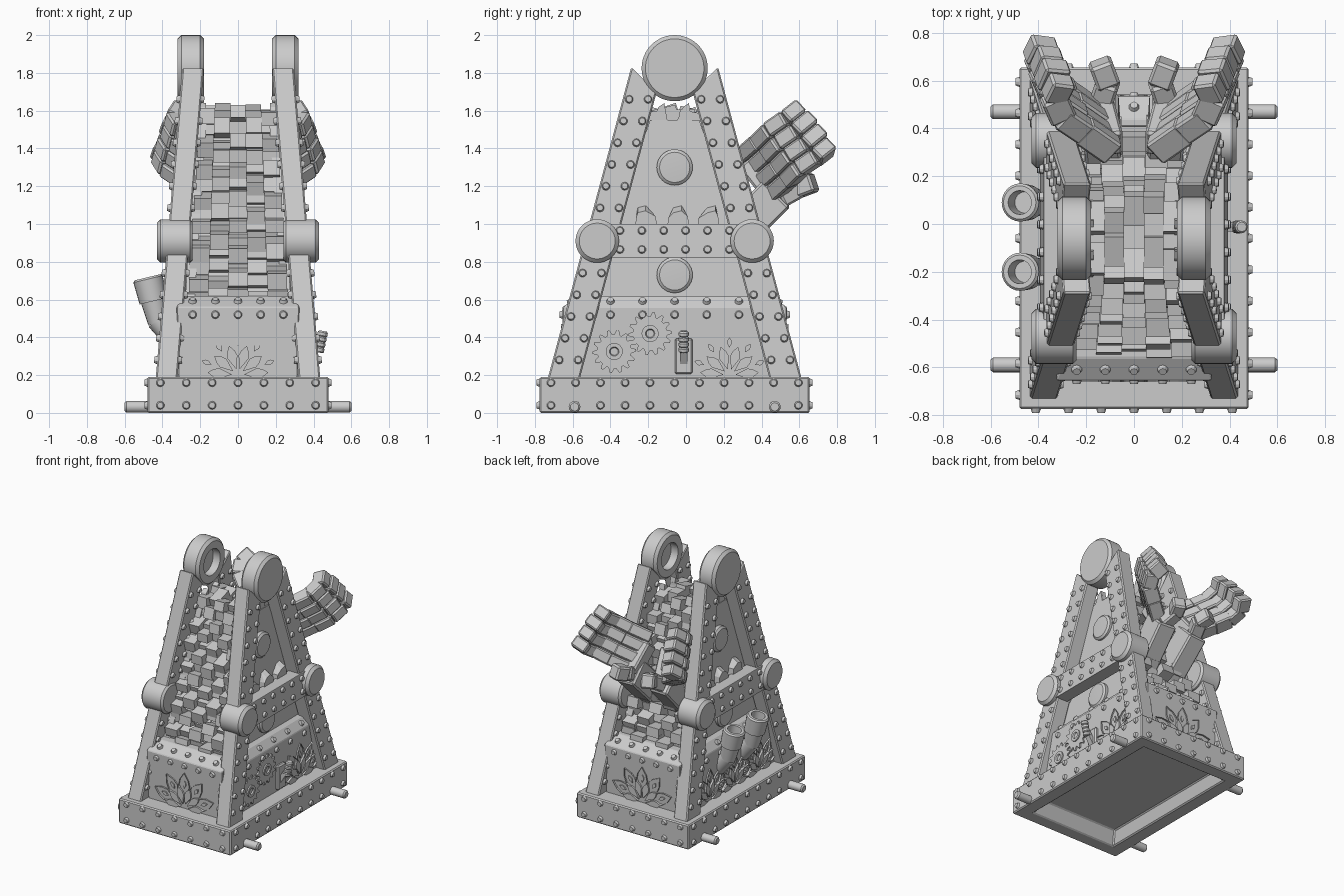
import bpy, bmesh, math, random
from mathutils import Matrix, Vector as V

random.seed(4)
if "Cube" in bpy.data.objects:
    bpy.data.objects.remove(bpy.data.objects["Cube"])

stone = bpy.data.materials.new("plain_grey")
stone.use_nodes = True
GREY = (0.6, 0.6, 0.6, 1)
stone.diffuse_color = GREY
stone.node_tree.nodes["Principled BSDF"].inputs["Base Color"].default_value = GREY
MID = -0.06  # centre line of the tower along y
SIDES = (("left", 1), ("right", -1))


def finish(name, bm, bevel=0, smooth=False):
    bmesh.ops.recalc_face_normals(bm, faces=bm.faces)
    me = bpy.data.meshes.new(name)
    bm.to_mesh(me)
    bm.free()
    me.materials.append(stone)
    ob = bpy.data.objects.new(name, me)
    bpy.context.collection.objects.link(ob)
    if bevel:
        mod = ob.modifiers.new("bevel", "BEVEL")
        mod.width, mod.segments = bevel, 1
    if smooth:
        bpy.ops.object.select_all(action="DESELECT")
        ob.select_set(True)
        bpy.context.view_layer.objects.active = ob
        bpy.ops.object.shade_smooth_by_angle(angle=math.radians(35))
    return ob


def frame(pos, n, up=(0, 0, 1)):
    """Matrix whose z axis is n and whose y axis is close to up."""
    n = V(n).normalized()
    u = V(up).cross(n).normalized()
    m = Matrix((u, n.cross(u), n)).transposed().to_4x4()
    return Matrix.Translation(V(pos)) @ m


def block(bm, m, size):
    bmesh.ops.create_cube(bm, size=1, matrix=m @ Matrix.Diagonal((*size, 1)))


def beam(bm, a, b, up, wide, thick, extra=0):
    a, b = V(a), V(b)
    block(bm, frame((a + b) / 2, b - a, up), (thick, wide, (b - a).length + extra))


def loft(bm, rings):
    """Rectangular rings of (z, half x, half y) joined bottom to top."""
    rows = [[bm.verts.new((sx * x, MID + sy * y, z)) for sx, sy in ((-1, -1), (1, -1), (1, 1), (-1, 1))]
            for z, x, y in rings]
    for a, b in zip(rows, rows[1:]):
        for i in range(4):
            j = (i + 1) % 4
            bm.faces.new((a[i], a[j], b[j], b[i]))
    bm.faces.new(rows[0])
    bm.faces.new(rows[-1])


def hull(bm, pts):
    bmesh.ops.convex_hull(bm, input=[bm.verts.new(p) for p in pts])


def lathe(bm, profile, pos, axis, segs=32):
    """Spin (distance along axis, radius) points around the axis."""
    m = frame(pos, axis, (0, 1, 0.01))
    vs = [bm.verts.new(m @ V((r, 0, h))) for h, r in profile]
    es = [bm.edges.new(p) for p in zip(vs, vs[1:])]
    bmesh.ops.spin(bm, geom=vs + es, cent=m.translation, axis=m.col[2].xyz, angle=math.tau, steps=segs)
    bmesh.ops.remove_doubles(bm, verts=bm.verts, dist=0.0004)


def rivet(pos, n):
    bmesh.ops.create_cone(rivets, cap_ends=True, segments=10, radius1=0.025, radius2=0.016,
                          depth=0.024, matrix=frame(pos, n) @ Matrix.Translation((0, 0, 0.004)))


def plate(bm, m, pts, rim=0, thick=0.012):
    f = bm.faces.new([bm.verts.new(m @ V((x, y, 0))) for x, y in pts])
    faces = [f]
    if rim:
        faces = bmesh.ops.inset_individual(bm, faces=[f], thickness=rim)["faces"]
        bmesh.ops.delete(bm, geom=[f], context="FACES_ONLY")
    out = bmesh.ops.extrude_face_region(bm, geom=faces)["geom"]
    bmesh.ops.translate(bm, vec=m.col[2].xyz * thick,
                        verts=[g for g in out if isinstance(g, bmesh.types.BMVert)])


def lotus(bm, pos, n, r):
    """Fan of outlined petals with short solid ones between them."""
    m = frame(pos, n)
    for k in range(-5, 6):
        size, start, rim = (r, 0.3, 0.013) if k % 2 == 0 else (r * 0.6, 0.2, 0)
        kite = ((0, start), (0.17, 0.62), (0.13, 0.8), (0, 1), (-0.13, 0.8), (-0.17, 0.62))
        turn = m @ Matrix.Rotation(math.radians(17 * k), 4, "Z")
        plate(bm, turn, [(x * size, y * size) for x, y in kite], rim, 0.016)
        if rim:
            plate(bm, turn, [(x * r * 0.3, (0.67 + (y - 0.67) * 0.3) * r) for x, y in kite])


def gear(bm, pos, n, r, teeth=14):
    m, pts = frame(pos, n), []
    for i in range(teeth * 4):
        a, rad = math.tau * i / (teeth * 4), r if i % 4 < 2 else r * 0.78
        pts.append((rad * math.cos(a), rad * math.sin(a)))
    plate(bm, m, pts)
    lathe(bm, ((0, 0.045), (0.022, 0.045), (0.022, 0.025), (0.012, 0.02), (0.012, 0)), pos, n, 20)


rivets = bmesh.new()

# Base: hollow underneath, with a bevelled rim
bm = bmesh.new()
loft(bm, [(0.1, 0.34, 0.56), (0, 0.37, 0.61), (0, 0.48, 0.715), (0.19, 0.48, 0.715), (0.191, 0.3, 0.5)])
finish("base_frame", bm, 0.008)
for z in (0.04, 0.16):
    for s in (1, -1):
        for i in range(-3, 4):
            rivet((i * 0.137, MID + s * 0.715, z), (0, s, 0))
        for i in range(-5, 6):
            rivet((s * 0.48, MID + i * 0.131, z), (s, 0, 0))
bm = bmesh.new()
for y in (-0.59, 0.47):
    for side, s in SIDES:
        lathe(bm, ((0.4, 0), (0.4, 0.031), (0.59, 0.031), (0.6, 0.022), (0.6, 0)), (0, y, 0.032), (s, 0, 0), 16)
finish("axle_stubs", bm, smooth=True)

# Lower body: two crossing blocks with sloped, riveted shoulders
bm = bmesh.new()
loft(bm, [(0.15, 0.315, 0.585), (0.56, 0.325, 0.595), (0.62, 0.29, 0.5)])
loft(bm, [(0.15, 0.36, 0.53), (0.56, 0.37, 0.55), (0.62, 0.32, 0.49)])
finish("lower_body", bm, 0.005)
for s in (1, -1):
    for i in range(-2, 3):
        rivet((i * 0.12, MID + s * 0.594, 0.52), (0, s, 0))
        rivet((i * 0.12, MID + s * 0.55, 0.59), (0, s * 0.06, 0.095))
        rivet((s * 0.369, MID + i * 0.17, 0.52), (s, 0, 0))
        rivet((s * 0.345, MID + i * 0.17, 0.59), (s * 0.06, 0, 0.05))

# Rough masonry between the side frames: a core faced with tilted bricks
bm = bmesh.new()
loft(bm, [(0.55, 0.25, 0.42), (1.55, 0.19, 0.07)])
ROWS, COLS = 14, 5
for r in range(ROWS):
    t = r / (ROWS - 1)
    half = 0.265 - 0.06 * t
    for c in range(COLS):
        for s in (1, -1):
            y = 0.385 - 0.33 * t + 0.05 * ((r + c) % 2) + random.uniform(-0.02, 0.02)
            z = 0.62 + 0.95 * t + random.uniform(-0.015, 0.015)
            m = Matrix.Translation(((c - 2) * 2 * half / COLS, MID + s * y, z))
            tilt = Matrix.Rotation(random.uniform(-0.35, 0.35), 4, "X")
            block(bm, m @ tilt, (2 * half / COLS, 0.13, random.uniform(0.065, 0.085)))
finish("rough_masonry", bm)

# Side walls with round bosses and jagged stones behind the crossbars
for side, s in SIDES:
    bm = bmesh.new()
    hull(bm, [(s * (x + dx), MID + k * y, z) for x, y, z in ((0.28, 0.45, 0.6), (0.215, 0.13, 1.55))
              for k in (1, -1) for dx in (0, -0.05)])
    for y in (-0.075, 0.055):
        hull(bm, [(s * x, MID + y + dy, z) for x in (0.17, 0.212)
                  for dy, z in ((-0.05, 1.53), (0.04, 1.53), (0.02, 1.64), (-0.01, 1.62))])
    finish(side + "_wall", bm)
    bm = bmesh.new()
    for y, lean in ((-0.15, -0.02), (0.02, 0), (0.18, 0.02)):
        hull(bm, [(s * x, MID + y + dy, z) for x, top in ((0.24, 1.1), (0.295, 1.07))
                  for dy, z in ((-0.06, 0.95), (0.06, 0.95), (0.05, 1.04), (-0.055, 1.03),
                                (lean + 0.015, top), (lean - 0.025, top - 0.01))])
    finish(side + "_jagged_stones", bm)
    bm = bmesh.new()
    for z, x in ((1.3, 0.232), (0.73, 0.272)):
        lathe(bm, ((-0.03, 0.095), (0.02, 0.095), (0.032, 0.08), (0.036, 0)), (s * x, MID, z), (s, 0, 0))
    finish(side + "_bosses", bm, smooth=True)

# Leaning frames: two legs, a crossbar, hubs and a top disc on each side
def leg_x(z):
    return 0.435 - 0.14 * (z - 0.19) / 1.64


def leg_y(z):
    return 0.67 - 0.44 * (z - 0.19) / 1.64


for side, s in SIDES:
    for end, e in (("front", -1), ("back", 1)):
        bm = bmesh.new()
        hull(bm, [(s * (leg_x(z) - dx), MID + e * (leg_y(z) - dy), z)
                  for z, dy in ((0.18, 0), (0.18, 0.17), (1.83, 0), (1.7, 0.17)) for dx in (0, 0.115)])
        finish(f"{side}_{end}_leg", bm, 0.008)
        for i in range(13):
            z = 0.28 + i * 0.115
            if 0.79 < z < 1.03:
                continue
            for dy in (0.035, 0.135):
                y = MID + e * (leg_y(z) - dy)
                rivet((s * leg_x(z), y, z), (s, 0, 0.085))
                rivet((s * (leg_x(z) - 0.115), y, z), (-s, 0, -0.085))
        bm = bmesh.new()
        lathe(bm, ((0.24, 0), (0.24, 0.1), (0.255, 0.115), (0.41, 0.115), (0.43, 0.095), (0.43, 0)),
              (0, MID + e * 0.41, 0.91), (s, 0, 0))
        finish(f"{side}_{end}_hub", bm, smooth=True)
    bm = bmesh.new()
    hull(bm, [(s * (leg_x(z) + dx), MID + y, z) for z in (0.82, 1.0)
              for dx in (0.012, -0.09) for y in (-0.4, 0.4)])
    finish(side + "_crossbar", bm, 0.006)
    for z in (0.865, 0.965):
        for i in range(6):
            rivet((s * (leg_x(z) + 0.012), MID - 0.29 + i * 0.116, z), (s, 0, 0.085))
    bm = bmesh.new()
    lathe(bm, ((0.32, 0), (0.32, 0.155), (0.3, 0.175), (0.2, 0.175), (0.18, 0.155), (0.18, 0.1),
               (0.24, 0.1), (0.24, 0)), (0, MID, 1.825), (s, 0, 0), 48)
    finish(side + "_top_disc", bm, smooth=True)

# Petal fans on the body faces
bm = bmesh.new()
for s in (1, -1):
    lotus(bm, (0, MID + s * 0.586, 0.2), (0, s, 0), 0.27)
lotus(bm, (0.362, 0.23, 0.2), (1, 0, 0), 0.26)
for y in (-0.36, -0.06, 0.24):
    lotus(bm, (-0.362, y, 0.2), (-1, 0, 0), 0.24)
finish("body_petals", bm)

# Gears and lever on the left face
bm = bmesh.new()
gear(bm, (0.363, -0.38, 0.325), (1, 0, 0), 0.115)
gear(bm, (0.367, -0.19, 0.42), (1, 0, 0), 0.115)
finish("gears", bm)
bm = bmesh.new()
block(bm, Matrix.Translation((0.37, -0.012, 0.3)), (0.035, 0.095, 0.19))
finish("lever_plate", bm, 0.01)
bm = bmesh.new()
beam(bm, (0.37, -0.012, 0.26), (0.43, -0.012, 0.36), (0, 1, 0), 0.04, 0.03)
for i in range(4):
    lathe(bm, ((0, 0), (0, 0.022), (0.006, 0.027), (0.022, 0.027), (0.03, 0.02), (0.03, 0)),
          (0.427 + i * 0.006, -0.012, 0.32 + i * 0.028), (0.2, 0, 1), 12)
finish("lever", bm)

# Open pipes on the right face
for end, y in (("front", -0.2), ("back", 0.09)):
    bm = bmesh.new()
    lathe(bm, ((0, 0), (0, 0.05), (0.07, 0.055), (0.13, 0.06), (0.14, 0.06)), (-0.34, y, 0.38), (-0.6, 0, 0.8), 24)
    lathe(bm, ((0, 0), (0, 0.055), (0.05, 0.06), (0.12, 0.066), (0.12, 0.075), (0.24, 0.08), (0.25, 0.07),
               (0.25, 0.05), (0.15, 0.045), (0.15, 0)), (-0.42, y, 0.475), (-0.24, 0, 1), 24)
    finish(end + "_pipe", bm, smooth=True)

# Open hands reaching out of the back
for side, s in SIDES:
    stack = V((s * 0.28, 0.62, -0.78))
    path = [V((s * x, y, z)) for x, y, z in
            ((0.095, 0.31, 1.37), (0.21, 0.39, 1.44), (0.3, 0.45, 1.5), (0.335, 0.53, 1.555), (0.3, 0.6, 1.61))]
    bm = bmesh.new()
    for i in range(4):
        reach = 0.01 * (i in (1, 2))
        pts = [p + stack * 0.086 * i for p in path]
        pts[-1] += V((0, reach, reach))
        for k in range(4):
            beam(bm, pts[k], pts[k + 1], stack, 0.084, 0.115 - 0.012 * ((i + k) % 2), 0.014)
    finish(side + "_fingers", bm, 0.01)
    bm = bmesh.new()
    thumb = [V((s * x, y, z)) for x, y, z in ((0.14, 0.5, 1.14), (0.11, 0.59, 1.19), (0.14, 0.67, 1.22))]
    for a, b in zip(thumb, thumb[1:]):
        beam(bm, a, b, (0, 0, 1), 0.105, 0.1, 0.02)
    finish(side + "_thumb", bm, 0.012)
    bm = bmesh.new()
    beam(bm, (s * 0.12, 0.2, 0.88), (s * 0.14, 0.48, 1.16), (0, -1, 1), 0.2, 0.15)
    beam(bm, (s * 0.11, 0.33, 1.33), (s * 0.15, 0.48, 1.14), (s, 0, 0), 0.13, 0.12)
    finish(side + "_forearm", bm, 0.012)

finish("rivets", rivets)
